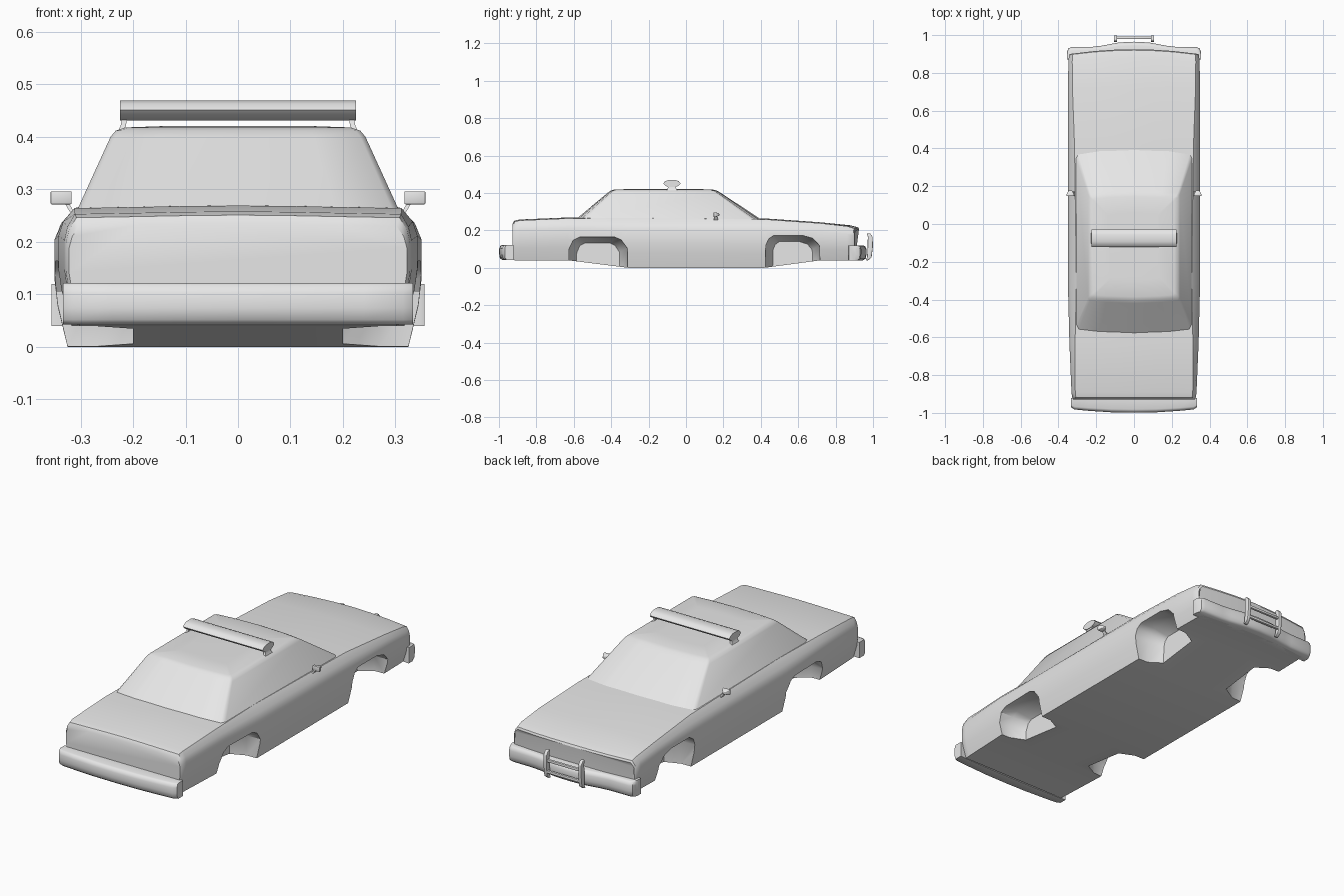
import bpy, bmesh, math

cube = bpy.data.objects.get("Cube")
if cube:
    bpy.data.objects.remove(cube, do_unlink=True)

grey = bpy.data.materials.new("body_grey")
grey.use_nodes = True
grey.diffuse_color = (0.8, 0.8, 0.8, 1)
grey.node_tree.nodes["Principled BSDF"].inputs["Base Color"].default_value = (0.8, 0.8, 0.8, 1)


def activate(ob):
    bpy.ops.object.select_all(action="DESELECT")
    ob.select_set(True)
    bpy.context.view_layer.objects.active = ob


def loft(name, rings):
    """Skin a closed solid through rings of equal length."""
    bm = bmesh.new()
    loops = [[bm.verts.new(p) for p in ring] for ring in rings]
    n = len(loops[0])
    for a, b in zip(loops, loops[1:]):
        for i in range(n):
            j = (i + 1) % n
            bm.faces.new((a[i], a[j], b[j], b[i]))
    bm.faces.new(loops[0])
    bm.faces.new(loops[-1])
    bmesh.ops.recalc_face_normals(bm, faces=bm.faces)
    me = bpy.data.meshes.new(name)
    bm.to_mesh(me)
    bm.free()
    ob = bpy.data.objects.new(name, me)
    bpy.context.collection.objects.link(ob)
    me.materials.append(grey)
    return ob


def finish(ob, bevel=0, segments=2, angle=40):
    activate(ob)
    if bevel:
        mod = ob.modifiers.new("bevel", "BEVEL")
        mod.width, mod.segments, mod.limit_method = bevel, segments, "ANGLE"
        mod.angle_limit = math.radians(20)
        bpy.ops.object.modifier_apply(modifier=mod.name)
    bpy.ops.object.shade_smooth_by_angle(angle=math.radians(angle))


def box(name, centre, size):
    cx, cy, cz = centre
    sx, sy, sz = (s / 2 for s in size)
    return loft(name, [[(cx + a * sx, cy + b * sy, cz + c * sz)
                        for a, b in ((-1, -1), (1, -1), (1, 1), (-1, 1))] for c in (-1, 1)])


def mirrored(half):
    """Close a half outline (first and last points on x = 0) into a full ring."""
    return half + [(-x, y, z) for x, y, z in reversed(half[1:-1])]


# Lower body: cross-sections along the length
def body_ring(y, floor, w, deck, inset, bow):
    h = deck - floor
    half = [(0, floor), (w * 0.35, floor), (w * 0.65, floor), (w - 0.025, floor),
            (w - 0.006, floor + h * 0.3), (w, floor + h * 0.5), (w, floor + h * 0.76),
            (w - inset * 0.3, floor + h * 0.88), (w - inset, deck - 0.002),
            (w * 0.6, deck), (w * 0.3, deck + 0.002), (0, deck + 0.003)]
    return mirrored([(x, y + bow * (1 - (x / w) ** 2), z) for x, z in half])


body = loft("body", [body_ring(*s) for s in (
    (-0.928, 0.05, 0.322, 0.232, 0.02, 0),
    (-0.918, 0.04, 0.328, 0.248, 0.02, 0),
    (-0.89, 0.04, 0.331, 0.255, 0.02, 0),
    (-0.63, 0.04, 0.342, 0.266, 0.03, 0),
    (-0.31, 0, 0.35, 0.268, 0.045, 0),
    (0.42, 0, 0.35, 0.261, 0.035, 0),
    (0.72, 0.04, 0.35, 0.24, 0.024, 0),
    (0.86, 0.04, 0.347, 0.224, 0.02, 0.02),
    (0.895, 0.04, 0.344, 0.213, 0.02, 0.025),
    (0.9, 0.045, 0.34, 0.203, 0.02, 0.025))])

# Wheel wells, cut from the sides and narrowing inward
front_arch = [(0.42, -0.05), (0.425, 0.12), (0.44, 0.155), (0.47, 0.175), (0.62, 0.175),
              (0.68, 0.158), (0.715, 0.12), (0.722, -0.05)]
rear_arch = [(-0.31, -0.05), (-0.312, 0.105), (-0.345, 0.15), (-0.38, 0.165), (-0.57, 0.165),
             (-0.605, 0.148), (-0.628, 0.1), (-0.632, -0.05)]
for side in (-1, 1):
    for arch in (front_arch, rear_arch):
        mid = (arch[0][0] + arch[-1][0]) / 2
        rings = [[(side * x, mid + (y - mid) * s, z * (t if z > 0 else 1)) for y, z in arch]
                 for x, s, t in ((0.2, 0.72, 0.8), (0.27, 0.97, 0.98), (0.4, 1, 1))]
        cutter = loft("well_cutter", rings)
        cutter.hide_render = True
        activate(body)
        mod = body.modifiers.new("well", "BOOLEAN")
        mod.operation, mod.object, mod.solver = "DIFFERENCE", cutter, "EXACT"
        bpy.ops.object.modifier_apply(modifier=mod.name)
        bpy.data.objects.remove(cutter, do_unlink=True)
finish(body, angle=35)


# Cabin: plan outlines stacked by height
def cabin_ring(z, x, back, front, bow):
    half = [(0, back), (x * 0.6, back + bow * 0.2), (x * 0.96, back + bow * 0.5), (x, back + bow),
            (x, front - bow), (x * 0.96, front - bow * 0.6), (x * 0.6, front - bow * 0.2), (0, front)]
    return mirrored([(px, py, z) for px, py in half])


cabin = loft("cabin", [cabin_ring(*s) for s in (
    (0.24, 0.317, -0.615, 0.425, 0.05),
    (0.262, 0.306, -0.585, 0.395, 0.05),
    (0.4, 0.243, -0.42, 0.187, 0.03),
    (0.412, 0.233, -0.403, 0.165, 0.025),
    (0.418, 0.215, -0.385, 0.145, 0.02),
    (0.421, 0.13, -0.3, 0.06, 0.02))])
finish(cabin, angle=50)


# Bumpers: a rounded section swept across the width
def bumper(name, stations, bottom, top, outward):
    prof = [(-1, 0), (0.55, 0), (0.9, 0.12), (1, 0.4), (1, 0.75), (0.8, 0.95), (0.5, 1), (-1, 1)]
    full = [(-x, y, d) for x, y, d in reversed(stations) if x] + stations
    rings = [[(x, y + outward * d * u, bottom + (top - bottom) * v) for u, v in prof]
             for x, y, d in full]
    finish(loft(name, rings), angle=50)


bumper("rear_bumper", [(0, -0.963, 0.036), (0.12, -0.962, 0.035), (0.24, -0.957, 0.032),
                       (0.315, -0.952, 0.03), (0.334, -0.945, 0.024)], 0.042, 0.122, -1)
bumper("front_bumper", [(0, 0.925, 0.04), (0.08, 0.923, 0.038), (0.17, 0.91, 0.034),
                        (0.22, 0.906, 0.032), (0.33, 0.905, 0.032), (0.348, 0.9, 0.03),
                        (0.355, 0.89, 0.018)], 0.04, 0.12, 1)

# Bumper ends wrapping round the front corners
for side, label in ((1, "left"), (-1, "right")):
    wrap = box(f"front_bumper_end_{label}", (side * 0.345, 0.89, 0.08), (0.018, 0.03, 0.078))
    finish(wrap, 0.004)

# Push bar: two curved uprights and two crossbars
for side, label in ((1, "left"), (-1, "right")):
    path = [(0.968, 0.04, 0.006), (0.98, 0.055, 0.012), (0.985, 0.11, 0.014),
            (0.985, 0.165, 0.013), (0.976, 0.184, 0.008)]
    rings = [[(side * 0.098 + a * 0.009, y + b * d, z)
              for a, b in ((-1, -1), (1, -1), (1, 1), (-1, 1))] for y, z, d in path]
    finish(loft(f"push_bar_upright_{label}", rings), 0.003)
for label, z in (("lower", 0.078), ("upper", 0.135)):
    finish(box(f"push_bar_cross_{label}", (0, 0.986, z), (0.19, 0.014, 0.014)), 0.004)

# Roof light bar with flattened section, on two feet
outline = [(-0.047, 0.451), (-0.036, 0.463), (-0.018, 0.469), (0.018, 0.469), (0.036, 0.463),
           (0.047, 0.451), (0.036, 0.439), (0.018, 0.431), (-0.018, 0.431), (-0.036, 0.439)]
finish(loft("light_bar", [[(x, y - 0.075, z) for y, z in outline] for x in (-0.225, 0.225)]))
for side, label in ((1, "left"), (-1, "right")):
    rings = [[(side * (x + a * 0.005), -0.075 + b * d, z)
              for a, b in ((-1, -1), (1, -1), (1, 1), (-1, 1))]
             for x, z, d in ((0.228, 0.405, 0.034), (0.219, 0.42, 0.024), (0.216, 0.436, 0.02))]
    finish(loft(f"light_bar_foot_{label}", rings))

# Door mirrors on slanted stalks
for side, label in ((1, "left"), (-1, "right")):
    rings = [[(side * (0.337 + a * r), y, 0.284 + c * r * 0.62)
              for a, c in ((-1, -1), (1, -1), (1, 1), (-1, 1))]
             for y, r in ((0.148, 0.02), (0.158, 0.02), (0.178, 0.009))]
    finish(loft(f"mirror_{label}", rings), 0.002)
    rings = [[(side * (x + a * 0.004), 0.16 + b * d, z)
              for a, b in ((-1, -1), (1, -1), (1, 1), (-1, 1))]
             for x, z, d in ((0.312, 0.25, 0.014), (0.328, 0.276, 0.006))]
    finish(loft(f"mirror_stalk_{label}", rings))
